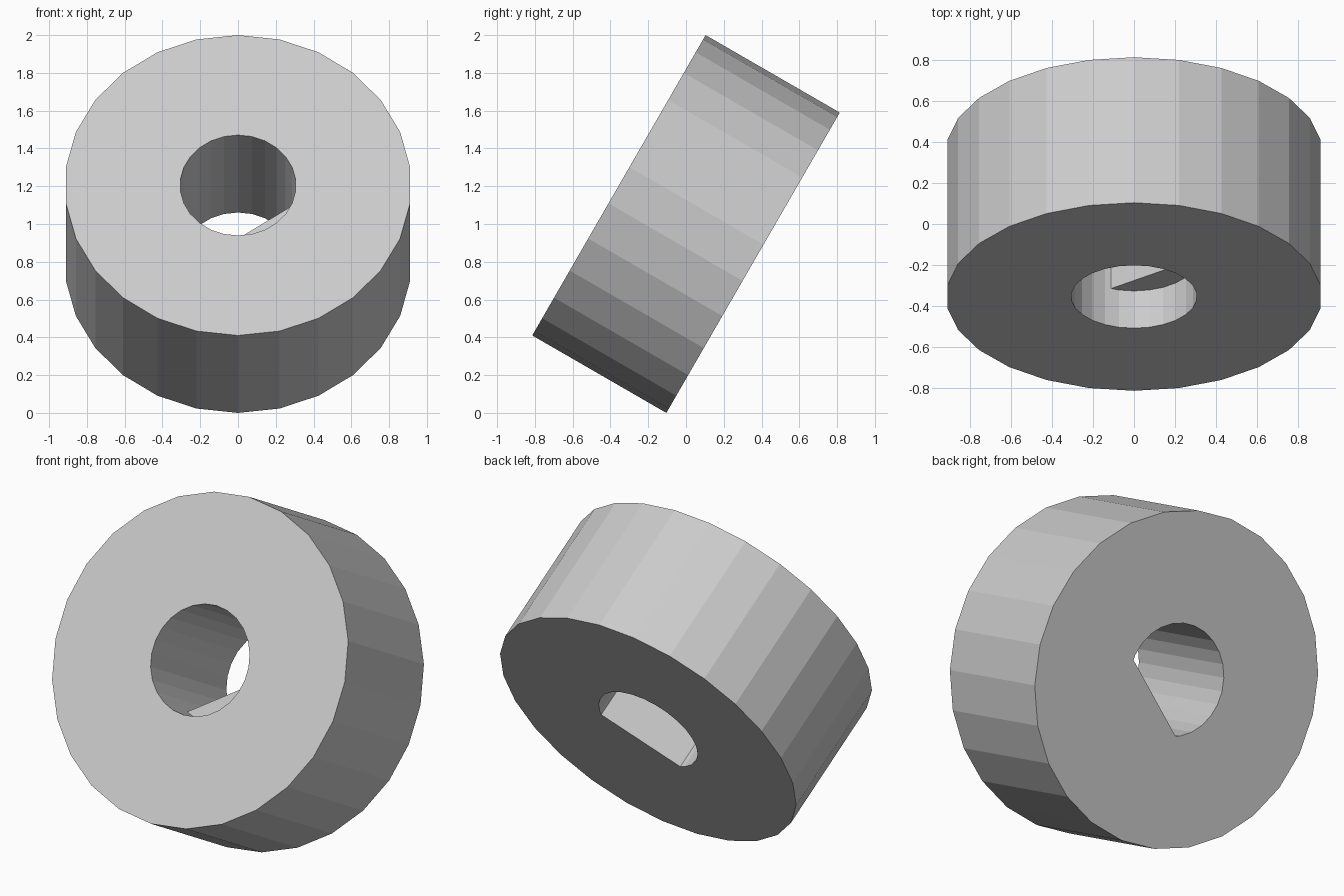
import bpy
from math import radians, cos, sin

if "Cube" in bpy.data.objects:
    bpy.data.objects.remove(bpy.data.objects["Cube"])

R, T = 0.918, 0.82            # wheel radius and thickness
BORE, STEP, FLAT = 0.307, 0.21, 0.168
ANG = radians(-55)            # direction of the flat in the bore


def cylinder(name, radius, depth, sides):
    bpy.ops.mesh.primitive_cylinder_add(vertices=sides, radius=radius, depth=depth)
    bpy.context.object.name = name
    return bpy.context.object


def cut(target, cutter):
    # subtract the cutter, bake the result and drop the helper
    cutter.hide_render = True
    mod = target.modifiers.new("cut", 'BOOLEAN')
    mod.operation, mod.solver, mod.object = 'DIFFERENCE', 'EXACT', cutter
    bpy.context.view_layer.objects.active = target
    bpy.ops.object.modifier_apply(modifier=mod.name)
    bpy.data.objects.remove(cutter, do_unlink=True)


# Wheel body, front face along local +z
collar = cylinder("collar", R, T, 26)

# Bore: round near the front, D-shaped behind the step
bore = cylinder("bore_cutter", BORE, 1.2, 26)
d = FLAT + 0.2
bpy.ops.mesh.primitive_cube_add(
    size=1, location=(d * cos(ANG), d * sin(ANG), T / 2 - STEP - 0.5),
    rotation=(0, 0, ANG), scale=(0.4, 1, 1))
flat = bpy.context.object
flat.name = "flat_cutter"
bpy.context.view_layer.update()
cut(bore, flat)
cut(collar, bore)

# Tilt so the front face looks forward and up
collar.rotation_euler = (radians(60), 0, 0)
collar.location = (0, 0, 1)
